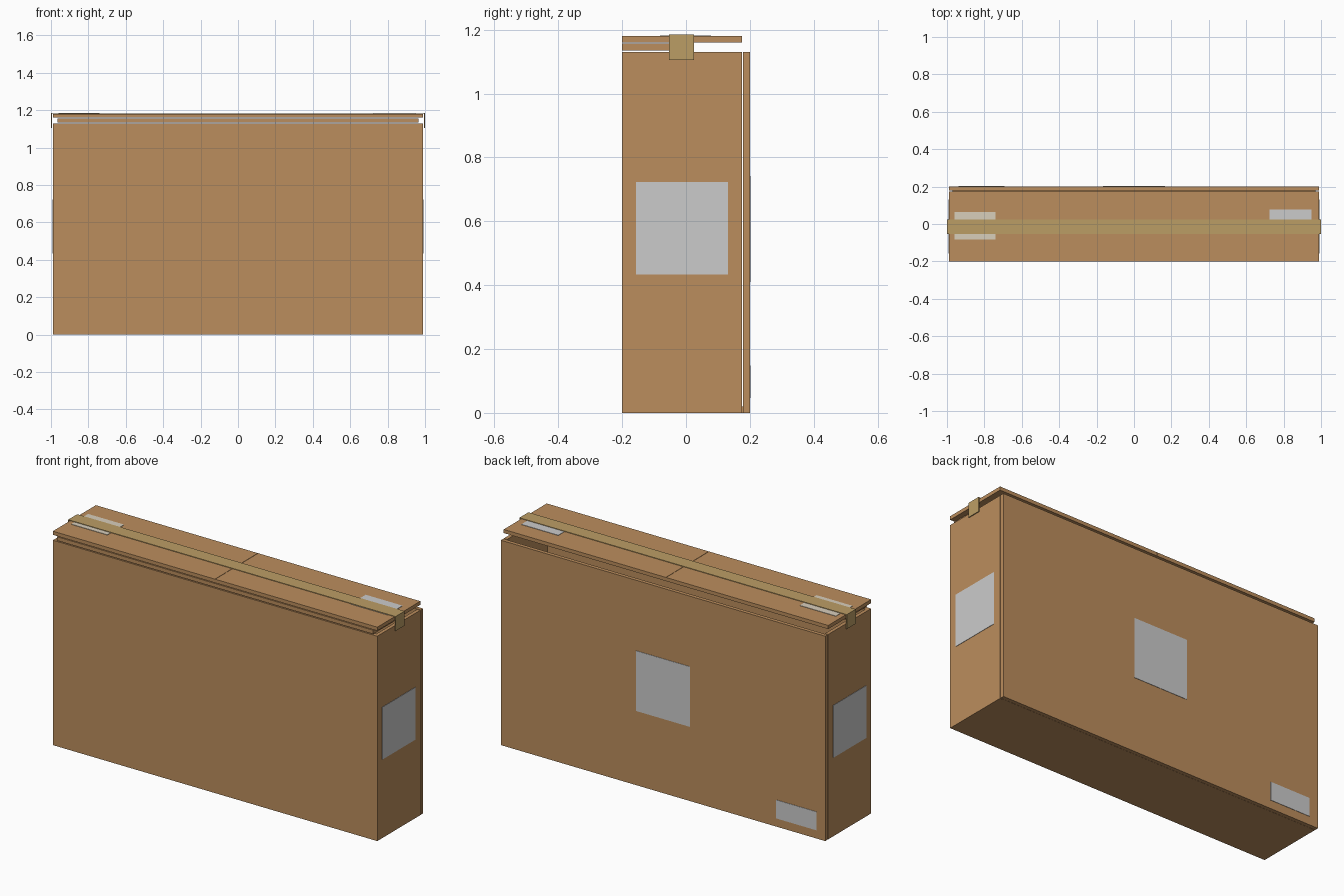
import bpy, bmesh

if "Cube" in bpy.data.objects:
    bpy.data.objects.remove(bpy.data.objects["Cube"])


def material(name, rgb):
    m = bpy.data.materials.new(name)
    m.diffuse_color = (*rgb, 1)
    m.use_nodes = True
    m.node_tree.nodes["Principled BSDF"].inputs["Base Color"].default_value = m.diffuse_color
    return m


CARD = material("cardboard", (0.50, 0.27, 0.11))
TAPE = material("packing_tape", (0.50, 0.34, 0.13))
PAPER = material("pale_paper", (0.69, 0.62, 0.50))


def block(name, x, y, z, mat=None):
    """Axis-aligned box from (min, max) ranges."""
    bm = bmesh.new()
    bmesh.ops.create_cube(bm, size=1)
    for v in bm.verts:
        v.co = [r[0] if c < 0 else r[1] for c, r in zip(v.co, (x, y, z))]
    mesh = bpy.data.meshes.new(name)
    bm.to_mesh(mesh)
    bm.free()
    ob = bpy.data.objects.new(name, mesh)
    bpy.context.collection.objects.link(ob)
    if mat:
        mesh.materials.append(mat)
    return ob


def mirrored(s, a, b):
    return (a, b) if s > 0 else (-b, -a)


W, H, T = 0.99, 1.13, 0.02

# Open-topped carton: bottom, front and back panels
block("bottom_panel", (-W + T, W - T), (-0.2 + T, 0.178), (0, T), CARD)
block("front_panel", (-W + T, W - T), (-0.2, -0.2 + T), (0, H), CARD)
block("back_panel", (-W, W), (0.179, 0.2), (0, H), CARD)

# Narrow folded inner flap beneath the lid
block("inner_flap", (-0.965, 0.965), (-0.2, -0.01), (1.135, 1.156), CARD)

for s, side in ((1, "right"), (-1, "left")):
    # Side walls, lid halves, side labels and tape ends
    block(side + "_panel", mirrored(s, W - T, W), (-0.2, 0.175), (0, H), CARD)
    block(side + "_top_flap", mirrored(s, 0.001, W), (-0.2, 0.175), (1.16, 1.18), CARD)
    block(side + "_label", mirrored(s, W, W + 0.002), (-0.157, 0.131), (0.434, 0.723))
    block(side + "_tape_end", mirrored(s, W + 0.004, W + 0.009), (-0.053, 0.025),
          (1.105, 1.185), TAPE)

# Tape along the lid
block("top_tape", (-W - 0.004, W + 0.004), (-0.053, 0.025), (1.182, 1.185), TAPE)

# Labels on the lid and back
block("pale_top_label", (-0.96, -0.74), (-0.082, 0.065), (1.18, 1.182), PAPER)
block("grey_top_label", (0.725, 0.95), (-0.053, 0.078), (1.18, 1.182))
block("large_back_label", (-0.165, 0.165), (0.2, 0.202), (0.41, 0.742))
block("small_back_label", (-0.937, -0.692), (0.2, 0.202), (0.046, 0.148))
